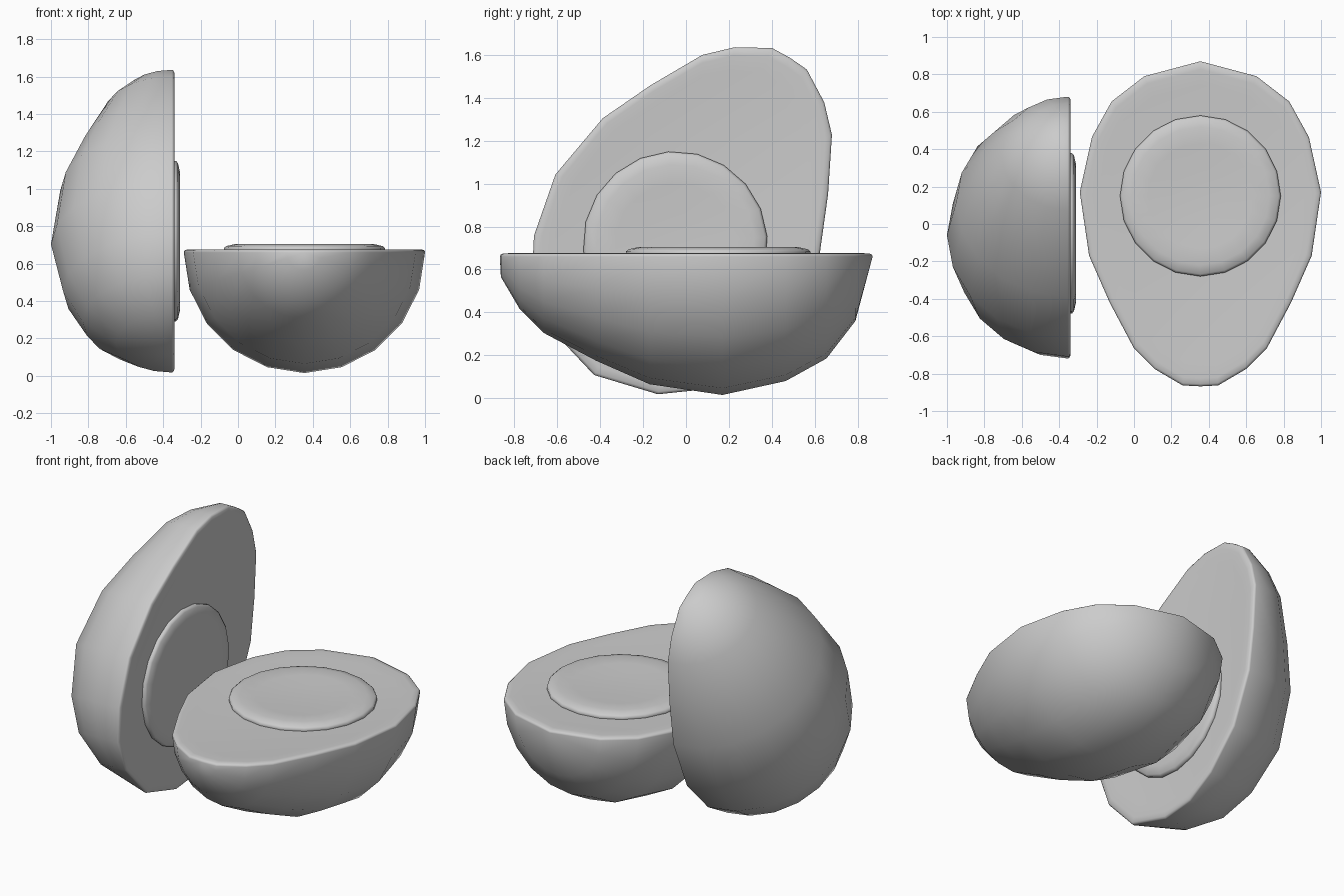
import bpy, bmesh, math
from mathutils import Matrix, Vector

if "Cube" in bpy.data.objects:
    bpy.data.objects.remove(bpy.data.objects["Cube"])

# Egg outline: (radius, position along the axis), blunt end to narrow end
PROFILE = [(.30, .79), (.475, .655), (.58, .465), (.645, .17), (.595, -.17),
           (.485, -.42), (.355, -.665), (.245, -.775), (.095, -.863)]
ARC = 10
YOLK_Y, YOLK_SIDES = .15, 20


def finish(bm, name, matrix):
    bmesh.ops.recalc_face_normals(bm, faces=bm.faces)
    mesh = bpy.data.meshes.new(name)
    bm.to_mesh(mesh)
    bm.free()
    obj = bpy.data.objects.new(name, mesh)
    bpy.context.collection.objects.link(obj)
    obj.matrix_world = matrix
    bpy.ops.object.select_all(action='DESELECT')
    obj.select_set(True)
    bpy.context.view_layer.objects.active = obj
    bpy.ops.object.shade_smooth_by_angle(angle=math.radians(50))


def bridge(bm, a, b):
    n = len(a)
    for i in range(n):
        j = (i + 1) % n
        bm.faces.new((a[i], a[j], b[j], b[i]))


def egg_white(name, matrix):
    bm = bmesh.new()
    # Half-revolved dome below the cut plane
    rings = [[bm.verts.new((r * math.cos(math.pi * i / ARC), y,
                            -r * math.sin(math.pi * i / ARC)))
              for i in range(ARC + 1)] for r, y in PROFILE]
    blunt = bm.verts.new((0, .87, 0))
    tip = bm.verts.new((0, -.868, 0))
    for a, b in zip(rings, rings[1:]):
        for i in range(ARC):
            bm.faces.new((a[i], a[i + 1], b[i + 1], b[i]))
    for pole, ring in ((blunt, rings[0]), (tip, rings[-1])):
        for i in range(ARC):
            bm.faces.new((pole, ring[i], ring[i + 1]))
    # Rounded rim and slightly sunken cut face
    loop = [blunt] + [r[0] for r in rings] + [tip] + [r[-1] for r in rings[::-1]]
    outline = [v.co.copy() for v in loop]
    for scale, z in ((.997, .008), (.985, .014), (.95, .016), (.86, .010)):
        inner = [bm.verts.new((c.x * scale, c.y * scale, z)) for c in outline]
        bridge(bm, loop, inner)
        loop = inner
    bm.faces.new(loop)
    finish(bm, name, matrix)


def egg_yolk(name, matrix):
    bm = bmesh.new()
    # Raised disc with rounded edge and shallow dish
    loop = None
    for r, z in ((.42, -.01), (.43, .008), (.43, .024), (.418, .034),
                 (.37, .045), (.28, .042), (.15, .034)):
        ring = [bm.verts.new((r * math.cos(2 * math.pi * i / YOLK_SIDES),
                              YOLK_Y + r * math.sin(2 * math.pi * i / YOLK_SIDES), z))
                for i in range(YOLK_SIDES)]
        if loop:
            bridge(bm, loop, ring)
        else:
            bm.faces.new(ring)
        loop = ring
    bm.faces.new(loop)
    finish(bm, name, matrix)


# Half lying on its dome, cut face up
lying = Matrix.Translation((.355, 0, .66))

# Half standing upright, leaning, cut face towards +x
t = math.radians(31.7)
s, c = math.sin(t), math.cos(t)
standing = Matrix.Translation((-.355, .029, .848)) @ Matrix(
    ((0, 0, 1), (-c, -s, 0), (s, -c, 0))).to_4x4()

for label, m in (("lying", lying), ("standing", standing)):
    egg_white(label + "_egg_white", m)
    egg_yolk(label + "_egg_yolk", m)
